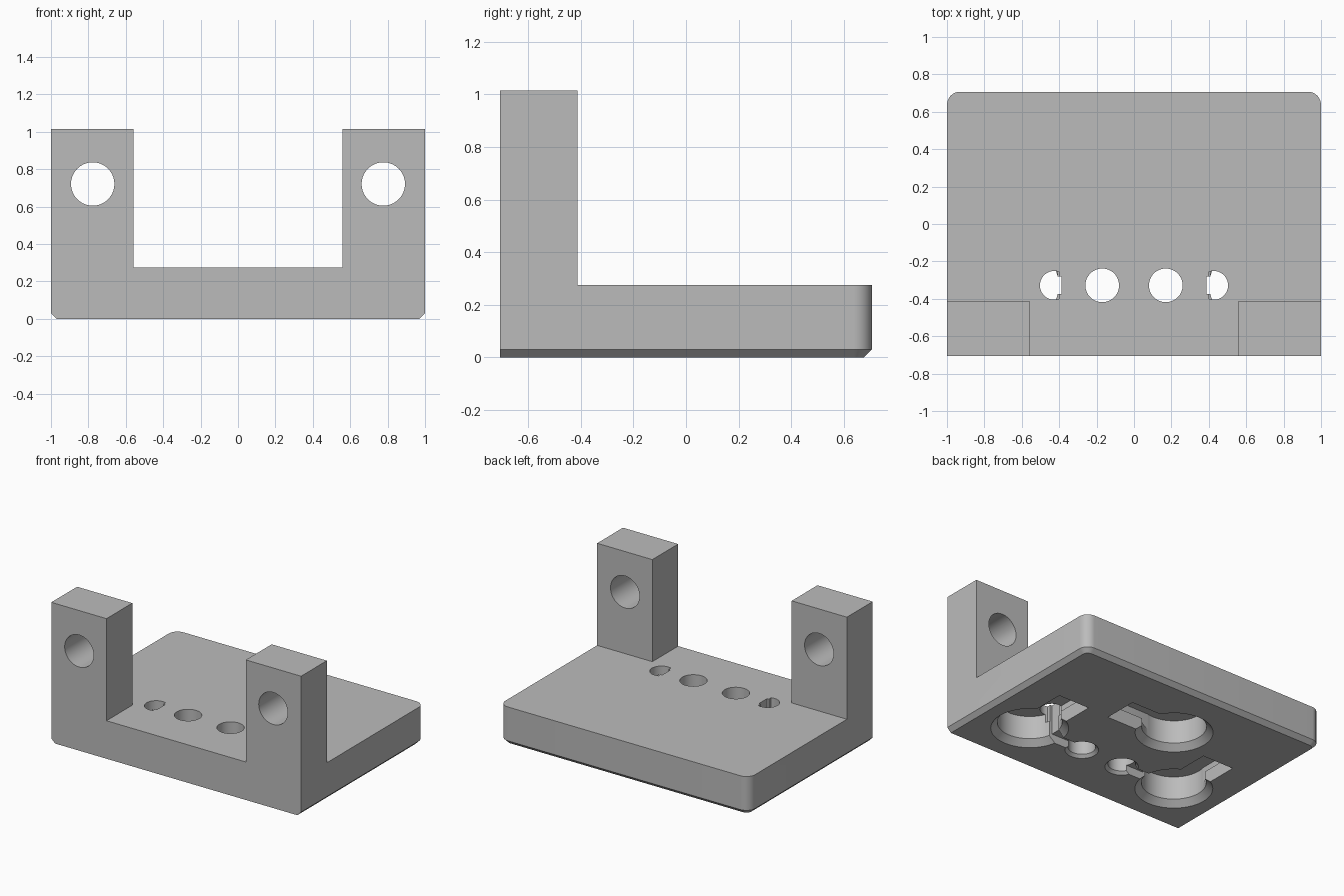
import bpy, bmesh, math
from mathutils import Matrix

old = bpy.data.objects.get("Cube")
if old:
    bpy.data.objects.remove(old, do_unlink=True)

HALF_Y, TOP, CEILING, ROW = 0.707, 0.275, 0.21, -0.328

grey = bpy.data.materials.new("plain_grey")
grey.use_nodes = True
grey.diffuse_color = (0.5, 0.5, 0.5, 1)
grey.node_tree.nodes["Principled BSDF"].inputs["Base Color"].default_value = (0.5, 0.5, 0.5, 1)


def make_object(name, bm):
    bmesh.ops.recalc_face_normals(bm, faces=bm.faces)
    mesh = bpy.data.meshes.new(name)
    bm.to_mesh(mesh)
    bm.free()
    mesh.materials.append(grey)
    obj = bpy.data.objects.new(name, mesh)
    bpy.context.collection.objects.link(obj)
    return obj


def loft(name, loops):
    """Skin a stack of equal point loops and cap both ends."""
    bm = bmesh.new()
    rings = [[bm.verts.new(p) for p in loop] for loop in loops]
    n = len(rings[0])
    for a, b in zip(rings, rings[1:]):
        for i in range(n):
            j = (i + 1) % n
            bm.faces.new((a[i], a[j], b[j], b[i]))
    bm.faces.new(rings[0][::-1])
    bm.faces.new(rings[-1])
    return make_object(name, bm)


def box(name, x0, x1, y0, y1, z0, z1):
    rect = [(x0, y0), (x1, y0), (x1, y1), (x0, y1)]
    return loft(name, [[(x, y, z) for x, y in rect] for z in (z0, z1)])


def turned(name, x, y, profile, sides=64):
    """Round solid about a vertical axis from (radius, height) pairs."""
    angles = [math.tau * i / sides for i in range(sides)]
    return loft(name, [[(x + r * math.cos(a), y + r * math.sin(a), z) for a in angles]
                       for r, z in profile])


def combine(target, tool, operation):
    tool.hide_render = True
    mod = target.modifiers.new("combine", "BOOLEAN")
    mod.operation, mod.solver, mod.object = operation, "EXACT", tool
    bpy.context.view_layer.objects.active = target
    bpy.ops.object.modifier_apply(modifier=mod.name)
    bpy.data.objects.remove(tool, do_unlink=True)


def plate_loop(inset, z, corner=0.07, steps=12):
    """Outline with square front corners and rounded back corners."""
    cx, cy, r = 1 - corner, HALF_Y - corner, corner - inset
    arc = [math.pi / 2 * i / steps for i in range(steps + 1)]
    right = [(cx + r * math.cos(a), cy + r * math.sin(a), z) for a in arc]
    left = [(-x, y, z) for x, y, z in reversed(right)]
    return [(-1 + inset, -HALF_Y, z), (1 - inset, -HALF_Y, z)] + right + left


# Base plate, chamfered underneath on the sides and back
bracket = loft("mounting_bracket", [plate_loop(0.03, 0), plate_loop(0, 0.03), plate_loop(0, TOP)])

# Upright lugs with cross holes
for side in (-1, 1):
    x0, x1 = sorted((side * 0.558, side))
    combine(bracket, box("lug", x0, x1, -HALF_Y, -0.412, 0.15, 1.014), "UNION")
    bore = turned("lug_bore", 0, 0, [(0.116, -0.3), (0.116, 0.3)])
    bore.data.transform(Matrix.Translation((side * 0.777, -0.56, 0.721))
                        @ Matrix.Rotation(math.pi / 2, 4, "X"))
    combine(bracket, bore, "DIFFERENCE")


# Keyhole pockets underneath: round entry, narrow neck, wider head cavity
def keyhole(x, y, along_x):
    cutters = [turned("keyhole_entry", x, y,
                      [(0.275, -0.02), (0.255, 0), (0.212, 0.043), (0.212, CEILING)])]
    for half, z0, z1 in ((0.125, -0.05, 0.15), (0.205, 0.1, CEILING)):
        if along_x:
            cutters.append(box("keyhole_slot", x, x + 0.46, y - half, y + half, z0, z1))
        else:
            cutters.append(box("keyhole_slot", x - half, x + half, y, y + 0.45, z0, z1))
    for cutter in cutters:
        combine(bracket, cutter, "DIFFERENCE")


keyhole(-0.615, ROW, False)
keyhole(0.615, ROW, False)
keyhole(-0.145, 0.235, True)

# Cable holes, channels to the pockets and half-round openings above them
for side in (-1, 1):
    combine(bracket, turned("cable_hole", side * 0.17, ROW,
                            [(0.13, -0.02), (0.11, 0), (0.09, 0.02), (0.09, 0.4)]), "DIFFERENCE")
    x0, x1 = sorted((side * 0.17, side * 0.45))
    combine(bracket, box("channel", x0, x1, ROW - 0.045, ROW + 0.045, -0.05, 0.06), "DIFFERENCE")
    a0 = math.acos(-0.025 / 0.077)
    arc = [-a0 + 2 * a0 * i / 32 for i in range(33)]
    shape = [(side * (0.426 + 0.077 * math.cos(a)), ROW + 0.077 * math.sin(a)) for a in arc]
    combine(bracket, loft("opening", [[(x, y, z) for x, y in shape] for z in (0.15, 0.4)]), "DIFFERENCE")
    x0, x1 = sorted((side * 0.387, side * 0.45))
    combine(bracket, box("notch", x0, x1, ROW - 0.047, ROW + 0.047, -0.05, 0.4), "DIFFERENCE")

# Smooth the round walls, keep the edges crisp
bpy.ops.object.select_all(action="DESELECT")
bracket.select_set(True)
bpy.context.view_layer.objects.active = bracket
bpy.ops.object.shade_smooth_by_angle(angle=math.radians(30))
